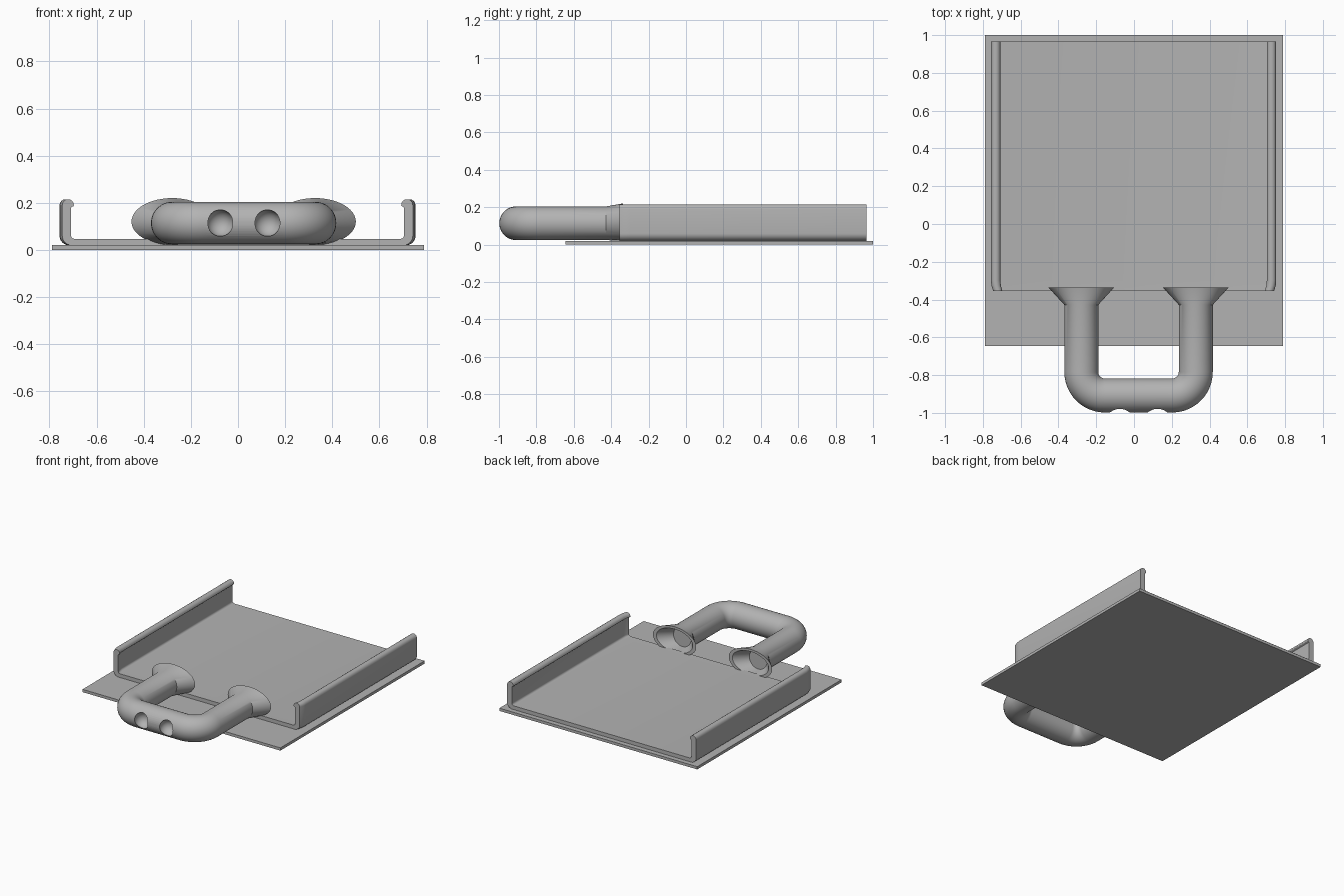
import bpy, bmesh
from math import sin, cos, pi, radians

cube = bpy.data.objects.get("Cube")
if cube:
    bpy.data.objects.remove(cube, do_unlink=True)

grey = bpy.data.materials.new("plain grey")
grey.use_nodes = True
colour = (0.45, 0.45, 0.45, 1)
grey.diffuse_color = colour
grey.node_tree.nodes["Principled BSDF"].inputs["Base Color"].default_value = colour


def loft(name, rings):
    """Closed solid through a list of equal-length rings of points."""
    bm = bmesh.new()
    loops = [[bm.verts.new(p) for p in ring] for ring in rings]
    for a, b in zip(loops, loops[1:]):
        for i in range(len(a)):
            j = (i + 1) % len(a)
            bm.faces.new((a[i], a[j], b[j], b[i]))
    bm.faces.new(loops[0])
    bm.faces.new(loops[-1])
    bmesh.ops.recalc_face_normals(bm, faces=bm.faces)
    mesh = bpy.data.meshes.new(name)
    bm.to_mesh(mesh)
    bm.free()
    mesh.materials.append(grey)
    obj = bpy.data.objects.new(name, mesh)
    bpy.context.collection.objects.link(obj)
    return obj


def activate(obj):
    bpy.ops.object.select_all(action='DESELECT')
    obj.select_set(True)
    bpy.context.view_layer.objects.active = obj


def smooth(obj):
    activate(obj)
    bpy.ops.object.shade_smooth_by_angle(angle=radians(30))


def arc(cx, cz, r, start, end, n=8):
    steps = [radians(start + (end - start) * i / n) for i in range(n + 1)]
    return [(cx + r * cos(t), cz + r * sin(t)) for t in steps]


# Flat base plate
plate = [(-0.79, 0), (0.79, 0), (0.79, 0.02), (-0.79, 0.02)]
loft("base_plate", [[(x, y, z) for x, z in plate] for y in (-0.645, 1.0)])

# Tray: half profile with rounded bottom corner, beaded lip and inner fillet
half = (arc(0.715, 0.06, 0.04, -90, 0)
        + arc(0.73, 0.19, 0.025, 0, 180)
        + arc(0.711, 0.19, 0.006, 180, 270, 4)
        + [(0.717, 0.18)]
        + arc(0.702, 0.062, 0.015, 0, -90, 5))
profile = half + [(-x, z) for x, z in reversed(half)]
sections = [(-0.355, 0.985), (-0.345, 0.989), (-0.325, 0.997), (-0.30, 1), (0.965, 1)]
tray = loft("tray", [[(x * s - 0.002, y, z) for x, z in profile] for y, s in sections])
smooth(tray)

# Handle: hollow flared mouths, straight legs and rounded corners in one sweep
MID, SPREAD, FRONT, HEIGHT = 0.024, 0.303, -0.908, 0.114
TUBE, BEND, SIDES = 0.09, 0.125, 48


def ring(x, y, turn, a=TUBE, b=TUBE, z=HEIGHT):
    pts = []
    for i in range(SIDES):
        t = 2 * pi * i / SIDES
        w = a * cos(t)
        pts.append((MID + x + w * cos(turn), y + w * sin(turn), z + b * sin(t)))
    return pts


rings = [ring(SPREAD, -0.425, 0, 0.07, 0.07),
         ring(SPREAD, -0.337, 0, 0.145, 0.083, 0.12),
         ring(SPREAD, -0.337, 0, 0.173, 0.1, 0.12),
         ring(SPREAD, -0.428, 0)]
for i in range(13):
    t = -pi / 2 * i / 12
    rings.append(ring(SPREAD - BEND + BEND * cos(t), FRONT + BEND + BEND * sin(t), t))
# mirror the half sweep, keeping every ring in step
other = [[(2 * MID - x, y, z) for x, y, z in r] for r in reversed(rings)]
handle = loft("handle", rings + other)

# Two round dimples on the front of the grip
for x in (-0.075, 0.125):
    bpy.ops.mesh.primitive_uv_sphere_add(segments=32, ring_count=16, radius=0.056,
                                         location=(x, -0.98, HEIGHT))
    cutter = bpy.context.object
    cutter.data.materials.append(grey)
    cutter.hide_render = True
    cut = handle.modifiers.new("dimple", 'BOOLEAN')
    cut.operation = 'DIFFERENCE'
    cut.solver = 'EXACT'
    cut.object = cutter
    activate(handle)
    bpy.ops.object.modifier_apply(modifier=cut.name)
    bpy.data.objects.remove(cutter, do_unlink=True)
smooth(handle)
